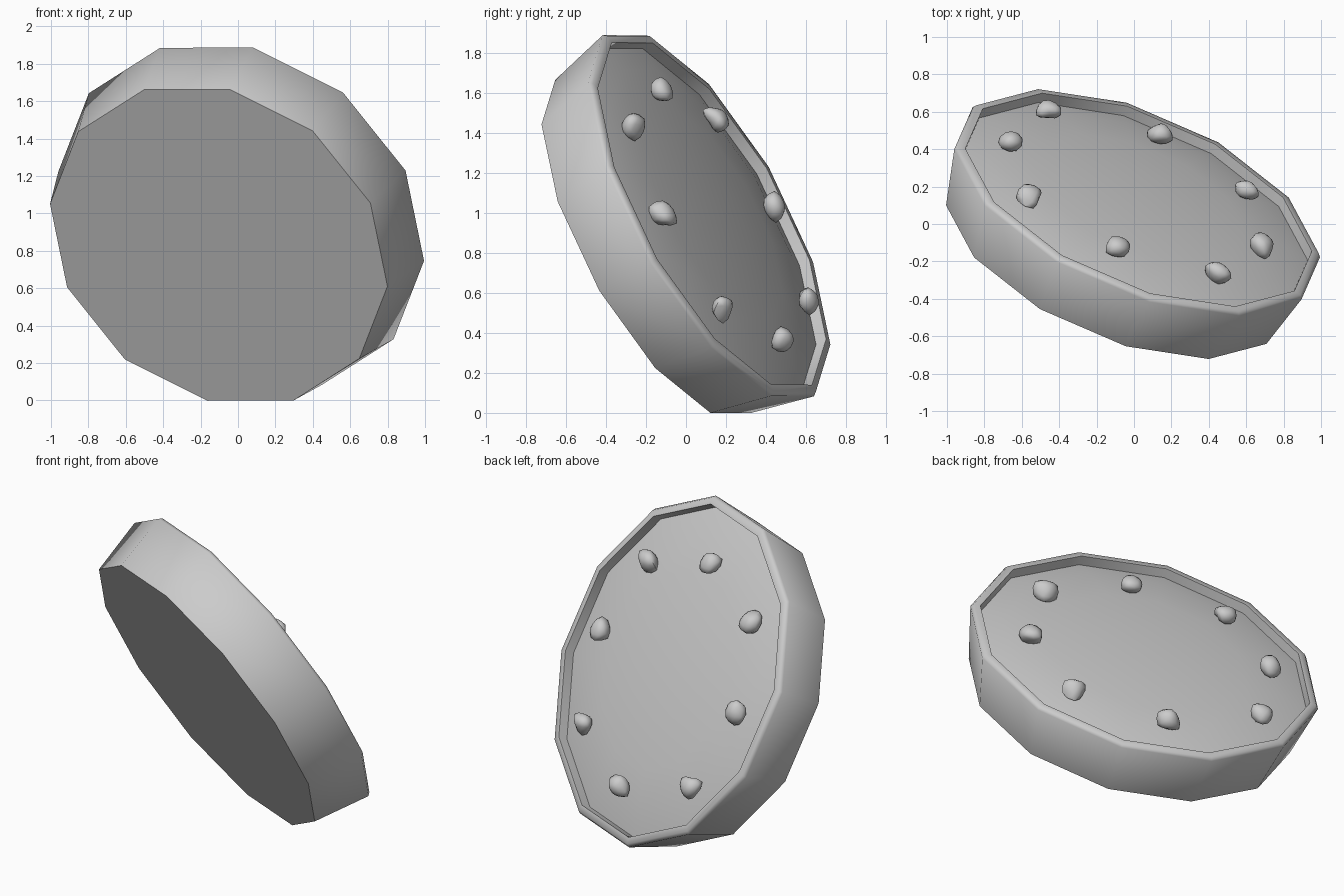
import bpy, bmesh, math, random
from mathutils import Vector, Matrix

random.seed(11)
cube = bpy.data.objects.get("Cube")
if cube:
    bpy.data.objects.remove(cube)

SIDES = 12
RIM_CENTRE = Vector((0.024, 0.128, 0.994))

# Tilted frame of the dish: two in-plane axes and the dish normal
AX = Vector((-0.934, 0.276, 0.228)).normalized()
NORMAL = AX.cross(Vector((0.0625, -0.504, 0.860))).normalized()
AY = NORMAL.cross(AX)
FRAME = Matrix((AX, AY, NORMAL)).transposed().to_4x4()
FRAME.translation = RIM_CENTRE

grey = bpy.data.materials.new("plain_grey")
grey.use_nodes = True
colour = (0.6, 0.6, 0.6, 1)
grey.diffuse_color = colour
grey.node_tree.nodes["Principled BSDF"].inputs["Base Color"].default_value = colour


def finish(name, bm, angle):
    """Turn a bmesh into a shaded object in the tilted frame."""
    bmesh.ops.recalc_face_normals(bm, faces=bm.faces)
    mesh = bpy.data.meshes.new(name)
    bm.to_mesh(mesh)
    bm.free()
    mesh.materials.append(grey)
    obj = bpy.data.objects.new(name, mesh)
    bpy.context.collection.objects.link(obj)
    obj.matrix_world = FRAME
    bpy.ops.object.select_all(action='DESELECT')
    obj.select_set(True)
    bpy.context.view_layer.objects.active = obj
    bpy.ops.object.shade_smooth_by_angle(angle=math.radians(angle))


def lathe(name, profile, angle):
    """Revolve (radius, height) points from a filled base to a centre point."""
    bm = bmesh.new()
    rings = []
    for r, h in profile:
        if r == 0:
            rings.append([bm.verts.new((0, 0, h))] * SIDES)
        else:
            rings.append([bm.verts.new((r * math.cos(math.tau * i / SIDES),
                                        r * math.sin(math.tau * i / SIDES), h))
                          for i in range(SIDES)])
    for low, high in zip(rings, rings[1:]):
        for i in range(SIDES):
            j = (i + 1) % SIDES
            bm.faces.new(list(dict.fromkeys((low[i], low[j], high[j], high[i]))))
    bm.faces.new(rings[0])
    finish(name, bm, angle)


# Dish: flat base, flared wall rolling into the lip, gently domed floor
WALL = [(0.966, -0.36), (1.047, -0.02), (1.032, 0.0), (0.992, 0.002)]
DOME = [(0.99, -0.058), (0.85, -0.022), (0.6, 0.008), (0.3, 0.026), (0, 0.032)]
lathe("dish", WALL + DOME, 62)

# Ring of rough pebbles, each slightly off the even spacing (radius, degrees)
SPOTS = [(0.755, -13), (0.75, 29), (0.67, 75), (0.727, 124),
         (0.71, 167), (0.74, 212), (0.735, 258), (0.805, 307)]
for k, (r, degrees) in enumerate(SPOTS):
    turn = math.radians(degrees)
    bm = bmesh.new()
    bmesh.ops.create_icosphere(bm, subdivisions=1, radius=0.07)
    for v in bm.verts:
        v.co *= random.uniform(0.7, 1.25)
        v.co.z *= 0.85
    bmesh.ops.subdivide_edges(bm, edges=bm.edges, cuts=1, smooth=0.4, use_grid_fill=True)
    spot = Vector((r * math.cos(turn), r * math.sin(turn), 0.035))
    bmesh.ops.translate(bm, verts=bm.verts, vec=spot)
    finish("pebble_%d" % (k + 1), bm, 60)
